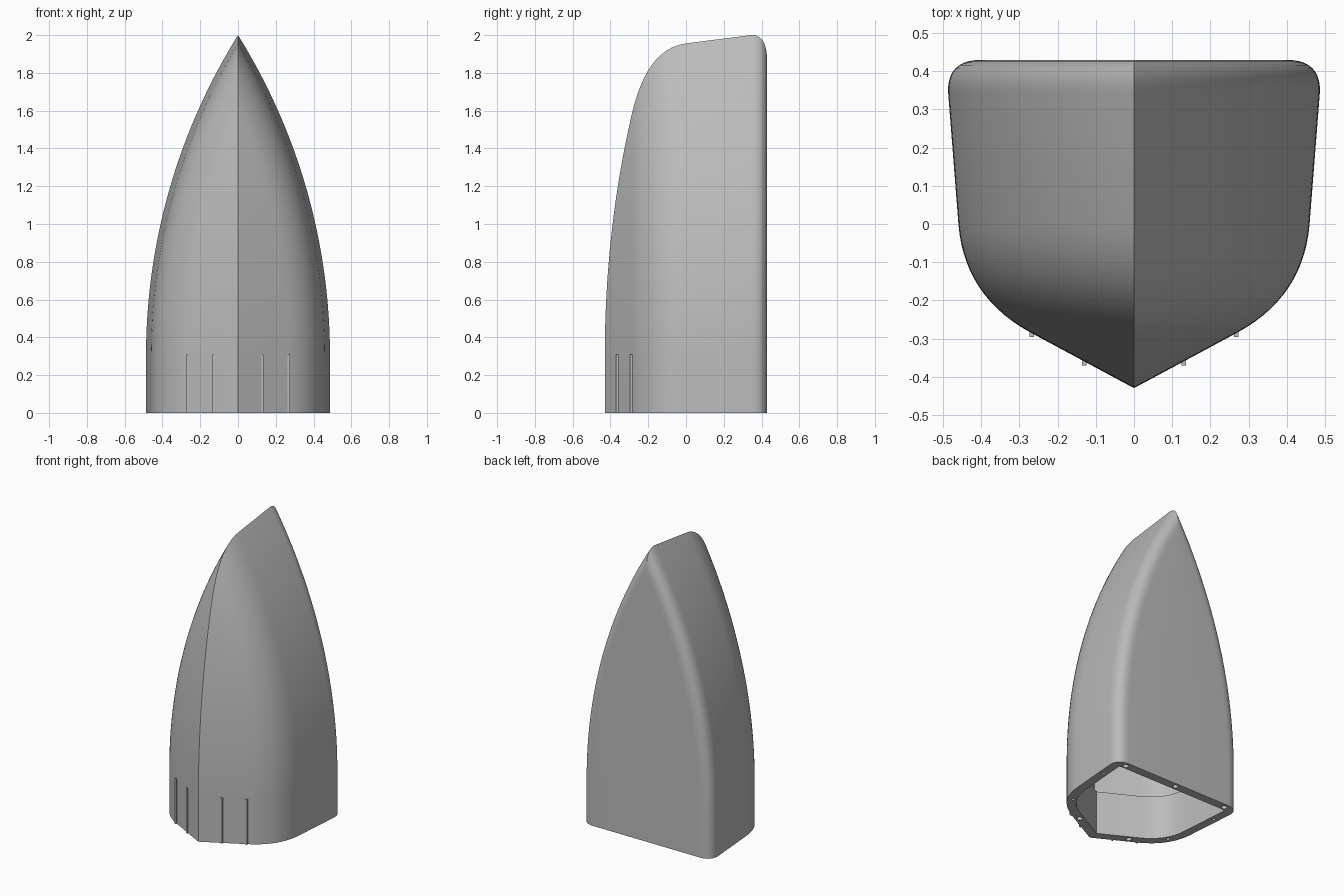
import bpy, bmesh, math
from mathutils import Vector

cube = bpy.data.objects.get("Cube")
if cube:
    bpy.data.objects.remove(cube)

HEIGHT, STRAIGHT, HALF_WIDTH = 2.0, 0.3, 0.487
FLANGE, WALL = 0.06, 0.04

grey = bpy.data.materials.new("mid grey")
grey.use_nodes = True
grey.diffuse_color = (0.5, 0.5, 0.5, 1)
grey.node_tree.nodes["Principled BSDF"].inputs["Base Color"].default_value = grey.diffuse_color


def new_object(name, bm):
    mesh = bpy.data.meshes.new(name)
    bm.to_mesh(mesh)
    bm.free()
    mesh.materials.append(grey)
    obj = bpy.data.objects.new(name, mesh)
    bpy.context.collection.objects.link(obj)
    return obj


def bend(a, control, b, steps):
    """Points on a quadratic curve between a and b."""
    a, control, b = Vector(a), Vector(control), Vector(b)
    points = []
    for i in range(steps + 1):
        t = i / steps
        points.append(a * (1 - t) ** 2 + control * 2 * t * (1 - t) + b * t ** 2)
    return points


def shift(z):
    """Inward travel of each half at height z, following a circular ogive."""
    rise = HEIGHT - STRAIGHT
    radius = (HALF_WIDTH ** 2 + rise ** 2) / (2 * HALF_WIDTH)
    return radius - math.sqrt(radius ** 2 - max(z - STRAIGHT, 0) ** 2)


# Half plan: pointed front, rounded cheek, straight side, rounded back corner
outline = [Vector((0, -0.43))]
outline += bend((0.27, -0.285), (0.445, -0.19), (0.46, 0), 14)
outline += bend((HALF_WIDTH, 0.345), (0.49, 0.43), (0.40, 0.43), 10)
outline.append(Vector((0, 0.43)))


def inset(amount):
    """Half plan moved inward by a wall thickness."""
    result = []
    last = len(outline) - 1
    for i, p in enumerate(outline):
        d = (outline[min(i + 1, last)] - outline[max(i - 1, 0)]).normalized()
        n = Vector((-d.y, d.x))
        if i in (0, last):
            result.append(p + Vector((0, amount / n.y)))
        else:
            result.append(p + n * amount)
    return result


# Shell: outside from tip to rim, then inside from rim to tip
STEPS = 56
heights = [STRAIGHT + (HEIGHT - STRAIGHT) * i / STEPS for i in range(STEPS + 1)]
sections = [(z, 0) for z in reversed(heights)]
sections += [(0, 0), (0, FLANGE), (STRAIGHT, FLANGE)]
sections += [(z, WALL) for z in heights]

bm = bmesh.new()
rows = [[bm.verts.new((p.x - shift(z), p.y, z)) for p in inset(t)]
        for z, t in sections]
for upper, lower in zip(rows, rows[1:]):
    for i in range(len(upper) - 1):
        bm.faces.new((upper[i], lower[i], lower[i + 1], upper[i + 1]))
bmesh.ops.bisect_plane(bm, geom=bm.verts[:] + bm.edges[:] + bm.faces[:], dist=1e-5,
                       plane_co=(0, 0, 0), plane_no=(1, 0, 0), clear_inner=True)

# Mirror the half and weld the centre seam
copy = bmesh.ops.duplicate(bm, geom=bm.verts[:] + bm.edges[:] + bm.faces[:])["geom"]
for v in copy:
    if isinstance(v, bmesh.types.BMVert):
        v.co.x = -v.co.x
bmesh.ops.reverse_faces(bm, faces=[f for f in copy if isinstance(f, bmesh.types.BMFace)])
bmesh.ops.remove_doubles(bm, verts=bm.verts[:], dist=1e-4)
bmesh.ops.recalc_face_normals(bm, faces=bm.faces[:])
shell = new_object("nose_shell", bm)

# Fastener holes in the bottom rim
holes = [(0, 0.40, 0.018)]
for side in (-1, 1):
    holes += [(side * 0.40, 0.395, 0.018), (side * 0.20, -0.289, 0.018),
              (side * 0.448, 0.24, 0.011), (side * 0.385, -0.13, 0.011)]
bm = bmesh.new()
for x, y, r in holes:
    made = bmesh.ops.create_cone(bm, cap_ends=True, segments=16, radius1=r, radius2=r, depth=0.3)
    bmesh.ops.translate(bm, verts=made["verts"], vec=(x, y, 0.1))
cutter = new_object("hole_cutter", bm)
cutter.hide_render = True
cutter.hide_viewport = True
cut = shell.modifiers.new("rim holes", "BOOLEAN")
cut.operation = "DIFFERENCE"
cut.solver = "EXACT"
cut.object = cutter

# Thin upright ribs on the front faces
for side, label in ((1, "left"), (-1, "right")):
    for x, place in ((0.13, "inner"), (0.268, "outer")):
        bm = bmesh.new()
        bmesh.ops.create_cube(bm, size=1)
        bmesh.ops.scale(bm, verts=bm.verts[:], vec=(0.012, 0.024, 0.31))
        y = -0.43 + x * 0.145 / 0.27
        bmesh.ops.translate(bm, verts=bm.verts[:], vec=(side * x, y + 0.002, 0.155))
        new_object(f"{label}_{place}_rib", bm)

bpy.ops.object.select_all(action="DESELECT")
shell.select_set(True)
bpy.context.view_layer.objects.active = shell
bpy.ops.object.shade_smooth_by_angle(angle=math.radians(25))
